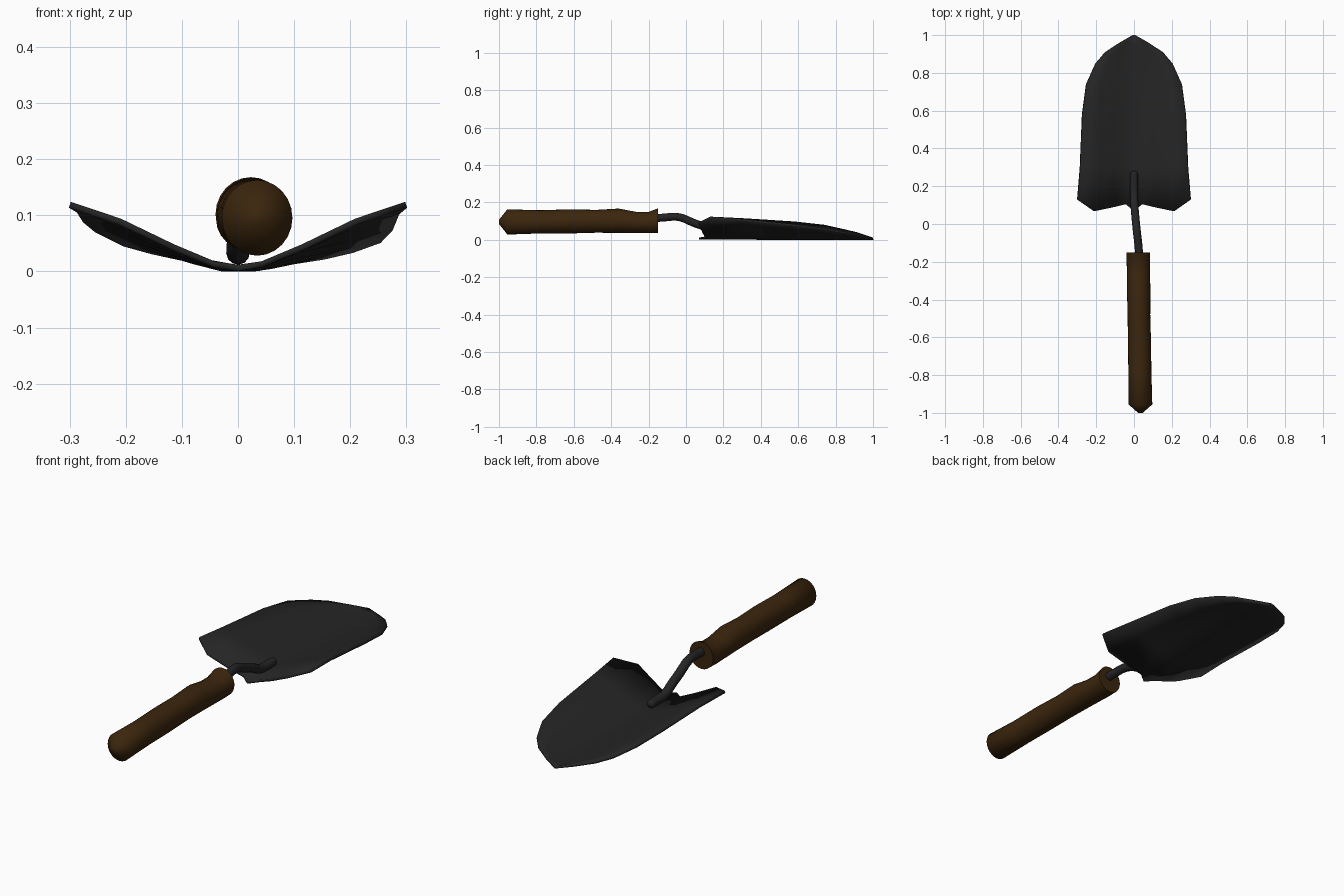
import bpy, bmesh, math

if "Cube" in bpy.data.objects:
    bpy.data.objects.remove(bpy.data.objects["Cube"])

def material(name, rgb):
    m = bpy.data.materials.new(name)
    m.diffuse_color = (*rgb, 1)
    m.use_nodes = True
    m.node_tree.nodes["Principled BSDF"].inputs["Base Color"].default_value = m.diffuse_color
    return m

steel = material("dark steel", (0.018, 0.018, 0.018))
wood = material("brown wood", (0.044, 0.019, 0.004))

def finish(bm, name, mat):
    bmesh.ops.recalc_face_normals(bm, faces=bm.faces)
    me = bpy.data.meshes.new(name)
    bm.to_mesh(me)
    bm.free()
    ob = bpy.data.objects.new(name, me)
    bpy.context.collection.objects.link(ob)
    me.materials.append(mat)
    return ob

def smooth(ob, angle):
    bpy.ops.object.select_all(action='DESELECT')
    ob.select_set(True)
    bpy.context.view_layer.objects.active = ob
    bpy.ops.object.shade_smooth_by_angle(angle=math.radians(angle))

# Blade: dished grid; each column is (fraction of half width, rear y, dish height)
half = [(0.14, 0.105, 0.012), (0.38, 0.088, 0.042), (0.70, 0.068, 0.088), (1, 0.13, 0.118)]
columns = [(-u, y, z) for u, y, z in reversed(half)] + [(0, 0.07, 0.006)] + half
# Rows: y, half width, dish scale on the left, dish scale on the right
rows = [(None, 0.298, 1, 1), (0.30, 0.284, 0.93, 0.9), (0.58, 0.273, 0.78, 0.66),
        (0.74, 0.252, 0.63, 0.47), (0.85, 0.203, 0.42, 0.32), (0.91, 0.152, 0.3, 0.22),
        (0.96, 0.075, 0.16, 0.12), (1.0, 0.002, 0.05, 0.05)]
bm = bmesh.new()
grid = []
for y, w, left, right in rows:
    grid.append([bm.verts.new((u * w, rear if y is None else y,
                               max(0.011, z * (left if u < 0 else right) + 0.006)))
                 for u, rear, z in columns])
for a, b in zip(grid, grid[1:]):
    for i in range(len(a) - 1):
        bm.faces.new((a[i], a[i + 1], b[i + 1], b[i]))
blade = finish(bm, "blade", steel)
if blade.data.polygons[0].normal.z < 0:
    blade.data.flip_normals()
solid = blade.modifiers.new("thickness", 'SOLIDIFY')
solid.thickness = 0.011
solid.offset = -1
smooth(blade, 35)

# Handle: lofted round grip; each ring is (y, x centre, bottom z, top z, half width)
rings = [(-0.15, 0.023, 0.036, 0.168, 0.063), (-0.20, 0.023, 0.036, 0.149, 0.062),
         (-0.27, 0.024, 0.037, 0.150, 0.061), (-0.36, 0.025, 0.037, 0.167, 0.062),
         (-0.48, 0.026, 0.038, 0.160, 0.060), (-0.62, 0.029, 0.034, 0.163, 0.061),
         (-0.78, 0.031, 0.034, 0.158, 0.061), (-0.955, 0.034, 0.028, 0.163, 0.063),
         (-1.0, 0.034, 0.085, 0.107, 0.012)]
bm = bmesh.new()
loops = []
for y, cx, lo, hi, r in rings:
    loops.append([bm.verts.new((cx + r * math.cos(a), y, (lo + hi) / 2 + (hi - lo) / 2 * math.sin(a)))
                  for a in (math.tau * k / 24 for k in range(24))])
for a, b in zip(loops, loops[1:]):
    for k in range(24):
        bm.faces.new((a[k], a[(k + 1) % 24], b[(k + 1) % 24], b[k]))
bm.faces.new(loops[0])
bm.faces.new(loops[-1])
smooth(finish(bm, "handle", wood), 60)

# Shank: bent rod with a rounded end lying on the blade
path = [(0.028, -0.19, 0.115, 1), (0.026, -0.13, 0.117, 1), (0.015, -0.04, 0.128, 1),
        (0.007, 0.04, 0.09, 1), (0.002, 0.10, 0.07, 1), (0, 0.16, 0.035, 1),
        (0, 0.22, 0.033, 1), (0, 0.268, 0.033, 1), (0, 0.278, 0.033, 0.7), (0, 0.282, 0.033, 0.15)]
cu = bpy.data.curves.new("shank", 'CURVE')
cu.dimensions = '3D'
cu.bevel_depth = 0.021
cu.bevel_resolution = 4
cu.use_fill_caps = True
sp = cu.splines.new('NURBS')
sp.points.add(len(path) - 1)
for p, (x, y, z, r) in zip(sp.points, path):
    p.co = (x, y, z, 1)
    p.radius = r
sp.order_u = 3
sp.use_endpoint_u = True
sp.resolution_u = 4
cu.materials.append(steel)
shank = bpy.data.objects.new("shank", cu)
bpy.context.collection.objects.link(shank)
bpy.ops.object.select_all(action='DESELECT')
shank.select_set(True)
bpy.context.view_layer.objects.active = shank
bpy.ops.object.convert(target='MESH')
smooth(bpy.context.view_layer.objects.active, 60)
